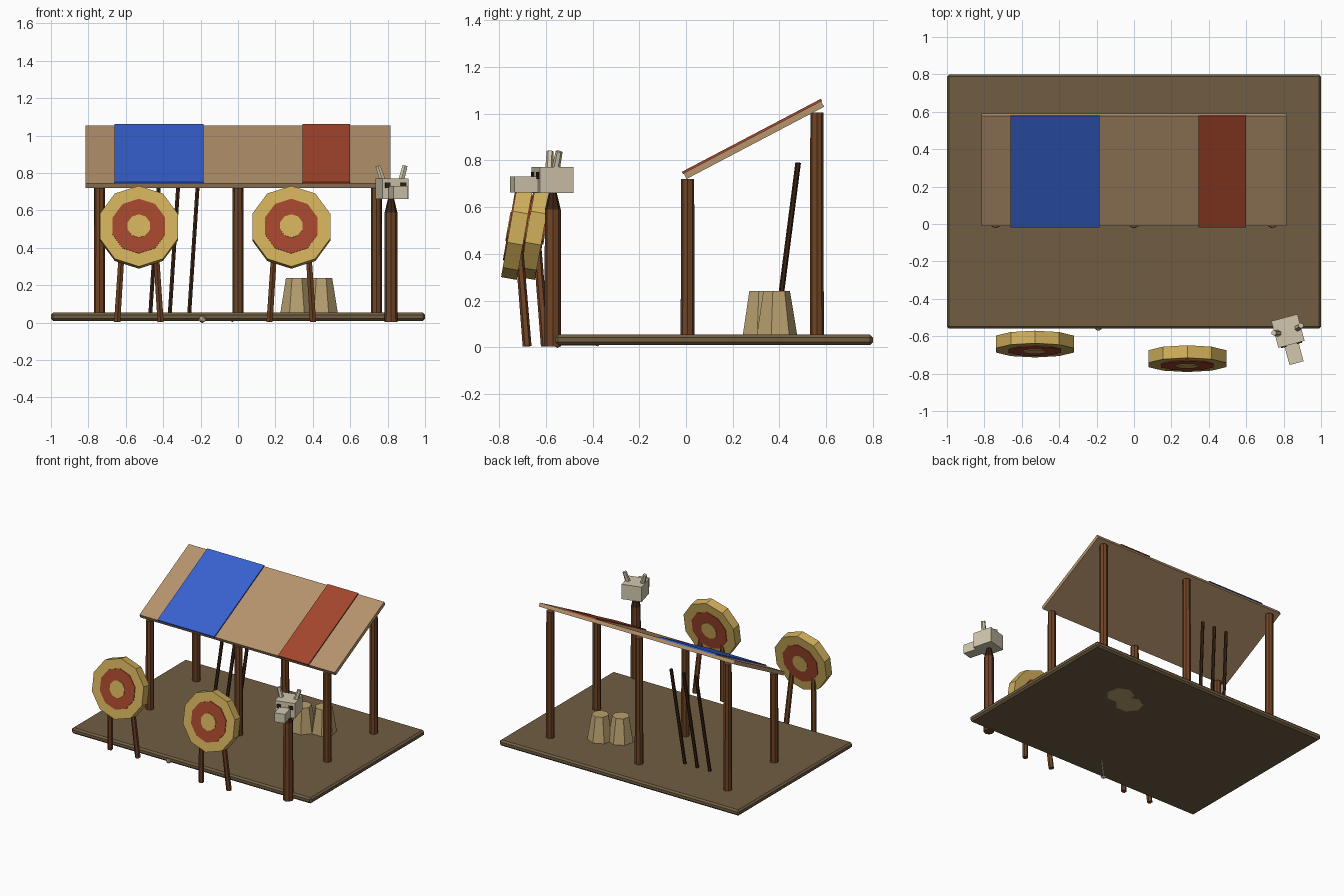
import bpy, bmesh
from math import radians, sin, cos
from mathutils import Matrix, Vector

if "Cube" in bpy.data.objects:
    bpy.data.objects.remove(bpy.data.objects["Cube"])


def mat(name, r, g, b):
    m = bpy.data.materials.new(name)
    m.diffuse_color = (*[(c / 255) ** 2.2 for c in (r, g, b)], 1)
    m.use_nodes = True
    m.node_tree.nodes["Principled BSDF"].inputs["Base Color"].default_value = m.diffuse_color
    return m


EARTH = mat("earth", 112, 94, 68)
WOOD = mat("wood", 112, 70, 42)
DARK = mat("dark_wood", 62, 40, 27)
CANVAS = mat("canvas", 180, 146, 108)
BLUE = mat("blue_cloth", 58, 98, 208)
RED = mat("red_cloth", 162, 72, 48)
STRAW = mat("straw", 208, 174, 92)
STUMP = mat("cut_timber", 184, 160, 112)
BONE = mat("bone", 208, 198, 172)
BLACK = mat("eye_socket", 50, 36, 26)


def make(name, bm, m):
    me = bpy.data.meshes.new(name)
    bm.to_mesh(me)
    bm.free()
    me.materials.append(m)
    ob = bpy.data.objects.new(name, me)
    bpy.context.collection.objects.link(ob)
    return ob


def box(name, size, matrix, m):
    bm = bmesh.new()
    bmesh.ops.create_cube(bm, size=1, matrix=matrix @ Matrix.Diagonal((*size, 1)))
    return make(name, bm, m)


def cone(name, depth, r0, r1, sides, matrix, m):
    bm = bmesh.new()
    bmesh.ops.create_cone(bm, cap_ends=True, segments=sides, radius1=r0,
                          radius2=r1, depth=depth, matrix=matrix)
    return make(name, bm, m)


def pole(name, a, b, r0, r1, sides, m):
    a, b = Vector(a), Vector(b)
    d = b - a
    rot = Vector((0, 0, 1)).rotation_difference(d).to_matrix().to_4x4()
    return cone(name, d.length, r0, r1, sides, Matrix.Translation((a + b) / 2) @ rot, m)


T = Matrix.Translation

# Ground slab
base = box("base", (2, 1.36, 0.044), T((0, 0.12, 0.032)), EARTH)
bev = base.modifiers.new("bevel", "BEVEL")
bev.width, bev.segments = 0.012, 1

# Shelter posts
for x in (-0.74, 0, 0.74):
    pole("front_post", (x, 0.007, 0.02), (x, 0.007, 0.72), 0.03, 0.028, 8, WOOD)
    pole("back_post", (x, 0.56, 0.02), (x, 0.56, 1.005), 0.03, 0.028, 8, WOOD)

# Sloping roof with two cloth strips
roof = T((0, 0.29, 0.887)) @ Matrix.Rotation(radians(27.7), 4, "X")
box("roof", (1.63, 0.665, 0.028), roof, CANVAS)
for name, x0, x1, m in (("blue_strip", -0.66, -0.185, BLUE), ("red_strip", 0.345, 0.60, RED)):
    box(name, (x1 - x0, 0.672, 0.012), roof @ T(((x0 + x1) / 2, 0, 0.0165)), m)

# Archery targets on two legs
for x, y in ((-0.53, -0.642), (0.285, -0.72)):
    face = T((x, y, 0.51)) @ Matrix.Rotation(radians(80), 4, "X")
    for name, r, d, m in (("target_disc", 0.219, 0.068, STRAW),
                          ("target_ring", 0.148, 0.078, RED),
                          ("target_bullseye", 0.063, 0.086, STRAW)):
        cone(name, d, r, r, 10, face, m)
    for s in (-1, 1):
        pole("target_leg", (x + s * 0.116, y + 0.04, 0.004), (x + s * 0.08, y - 0.005, 0.56),
             0.019, 0.017, 6, WOOD)

# Leaning poles
for x in (-0.47, -0.366, -0.262):
    pole("leaning_pole", (x, 0.382, 0.03), (x + 0.05, 0.48, 0.79), 0.012, 0.012, 6, DARK)

# Tapered stumps
for x, y in ((0.315, 0.325), (0.445, 0.385)):
    pole("stump", (x, y, 0.009), (x, y, 0.24), 0.098, 0.06, 7, STUMP)

# Stake with a carved tip
px, py = 0.818, -0.57
pole("stake", (px, py, 0.003), (px, py, 0.59), 0.036, 0.034, 8, WOOD)
pole("stake_tip", (px, py, 0.59), (px, py, 0.68), 0.034, 0.012, 8, DARK)

# Animal skull: cranium, snout, eyes, horns
head = T((0.823, -0.572, 0)) @ Matrix.Rotation(radians(15), 4, "Z")
box("skull", (0.145, 0.148, 0.112), head @ T((0, 0, 0.716)), BONE)
box("skull_snout", (0.078, 0.11, 0.068), head @ T((0, -0.123, 0.696)), BONE)
for s in (-1, 1):
    box("eye_socket", (0.03, 0.03, 0.028), head @ T((s * 0.043, -0.065, 0.735)), BLACK)
    pole("horn", head @ Vector((s * 0.05, 0.0, 0.755)), head @ Vector((s * 0.075, 0.01, 0.838)),
         0.018, 0.015, 6, BONE)

# Half-buried bone at the slab's front edge
pole("bone_shaft", (-0.19, -0.55, 0.02), (-0.03, -0.38, 0.02), 0.012, 0.012, 6, BONE)
for x, y, z in ((-0.19, -0.55, 0.02), (-0.03, -0.38, 0.026)):
    bm = bmesh.new()
    bmesh.ops.create_icosphere(bm, subdivisions=1, radius=0.023, matrix=T((x, y, z)))
    make("bone_end", bm, BONE)
